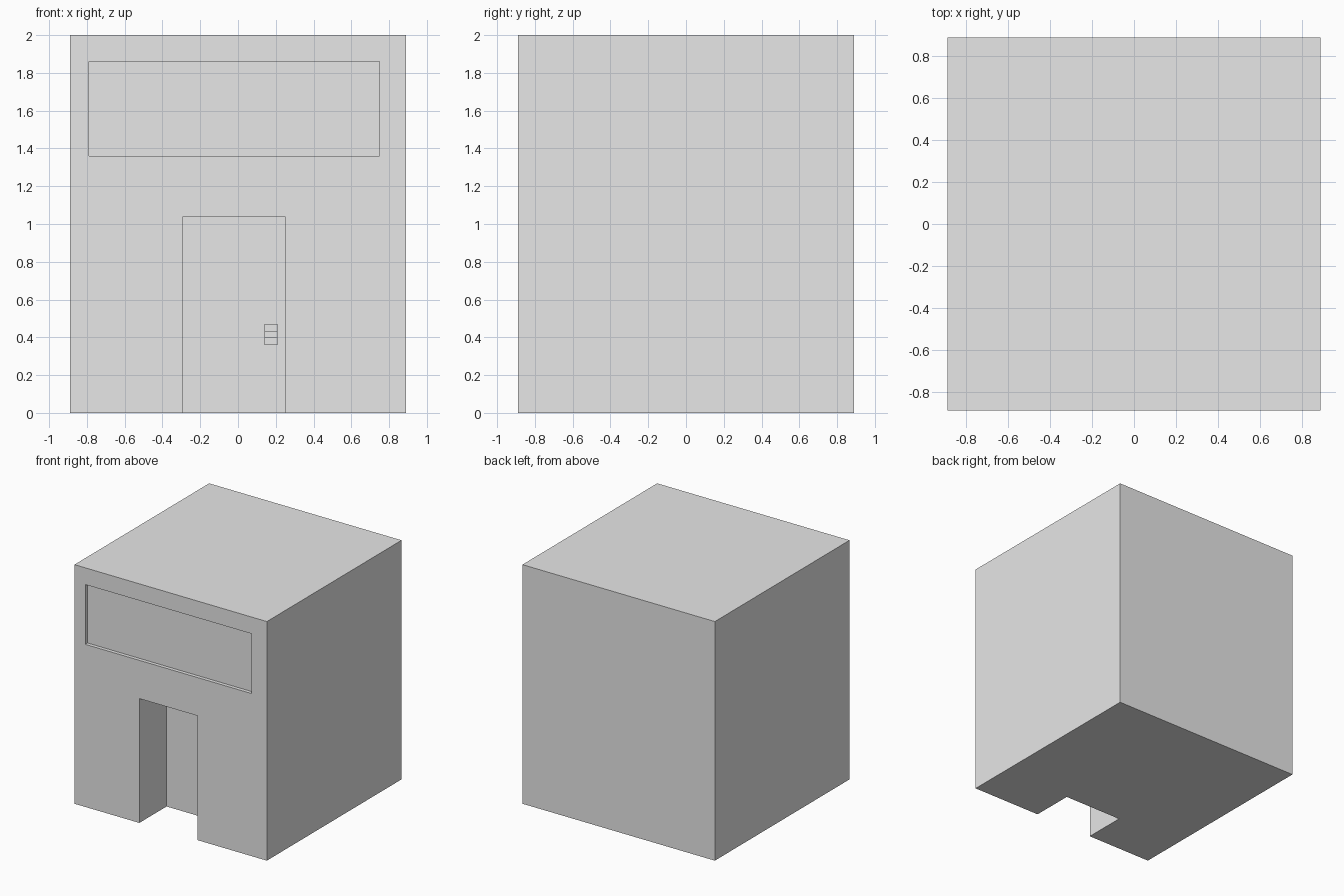
import bpy

cube = bpy.data.objects.get("Cube")
if cube:
    bpy.data.objects.remove(cube, do_unlink=True)

# Single plain grey for the whole building
grey = bpy.data.materials.new("plain_grey")
grey.use_nodes = True
grey.diffuse_color = (0.8, 0.8, 0.8, 1)
grey.node_tree.nodes["Principled BSDF"].inputs["Base Color"].default_value = (0.8, 0.8, 0.8, 1)

HALF = 0.89
FRONT = -HALF


def box(name, x, y, z):
    """Box spanning the given (low, high) pairs."""
    spans = (x, y, z)
    bpy.ops.mesh.primitive_cube_add(size=1, location=[(a + b) / 2 for a, b in spans])
    ob = bpy.context.object
    ob.name = name
    ob.scale = [b - a for a, b in spans]
    bpy.ops.object.transform_apply(location=True, rotation=False, scale=True)
    ob.data.materials.append(grey)
    return ob


def carve(target, name, x, y, z):
    """Cut a box-shaped recess and discard the cutter."""
    cutter = box(name, x, y, z)
    cutter.hide_render = True
    mod = target.modifiers.new(name, 'BOOLEAN')
    mod.operation = 'DIFFERENCE'
    mod.solver = 'EXACT'
    mod.object = cutter
    bpy.context.view_layer.objects.active = target
    bpy.ops.object.modifier_apply(modifier=name)
    bpy.data.objects.remove(cutter, do_unlink=True)


# Solid block with a doorway and a shallow sign panel
building = box("building", (-HALF, HALF), (-HALF, HALF), (0, 2))
DOOR = FRONT + 0.36
carve(building, "doorway", (-0.29, 0.25), (FRONT - 0.1, DOOR), (-0.1, 1.04))
carve(building, "sign_recess", (-0.79, 0.75), (FRONT - 0.1, FRONT + 0.03), (1.36, 1.86))

# Door handle: backing plate with a raised grip across the middle
box("handle_plate", (0.14, 0.21), (DOOR - 0.03, DOOR + 0.01), (0.36, 0.47))
box("handle_grip", (0.14, 0.21), (DOOR - 0.06, DOOR - 0.02), (0.397, 0.433))
